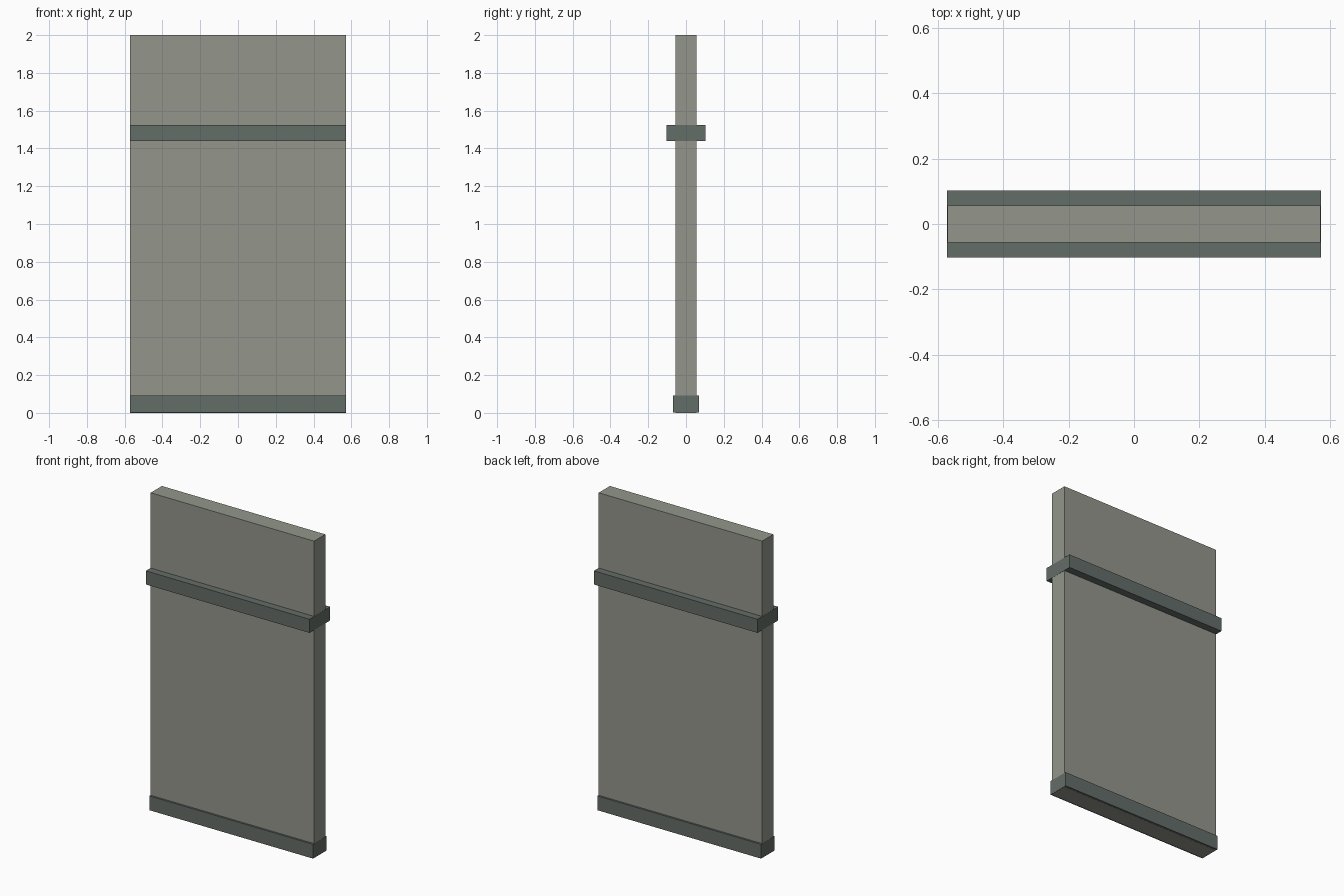
import bpy

if "Cube" in bpy.data.objects:
    bpy.data.objects.remove(bpy.data.objects["Cube"])


def srgb(r, g, b):
    def lin(v):
        v /= 255
        return v / 12.92 if v <= 0.04045 else ((v + 0.055) / 1.055) ** 2.4
    return (lin(r), lin(g), lin(b), 1)


def material(name, rgb):
    m = bpy.data.materials.new(name)
    m.diffuse_color = srgb(*rgb)
    m.use_nodes = True
    m.node_tree.nodes["Principled BSDF"].inputs["Base Color"].default_value = m.diffuse_color
    return m


def box(name, half_x, half_y, z0, z1, mat):
    bpy.ops.mesh.primitive_cube_add(size=2, location=(0, 0, (z0 + z1) / 2))
    ob = bpy.context.object
    ob.name = name
    ob.scale = (half_x, half_y, (z1 - z0) / 2)
    bpy.ops.object.transform_apply(location=True, rotation=False, scale=True)
    ob.data.materials.append(mat)
    return ob


plaster = material("warm grey plaster", (147, 150, 139))
trim = material("dark green grey trim", (100, 109, 104))

# Wall slab; trims stand a hair proud at the ends, wall a hair lower underneath
box("wall_panel", 0.5705, 0.056, 0.0, 2.0, plaster)
box("baseboard", 0.5715, 0.068, 0.001, 0.091, trim)
box("chair_rail", 0.5715, 0.103, 1.439, 1.525, trim)
